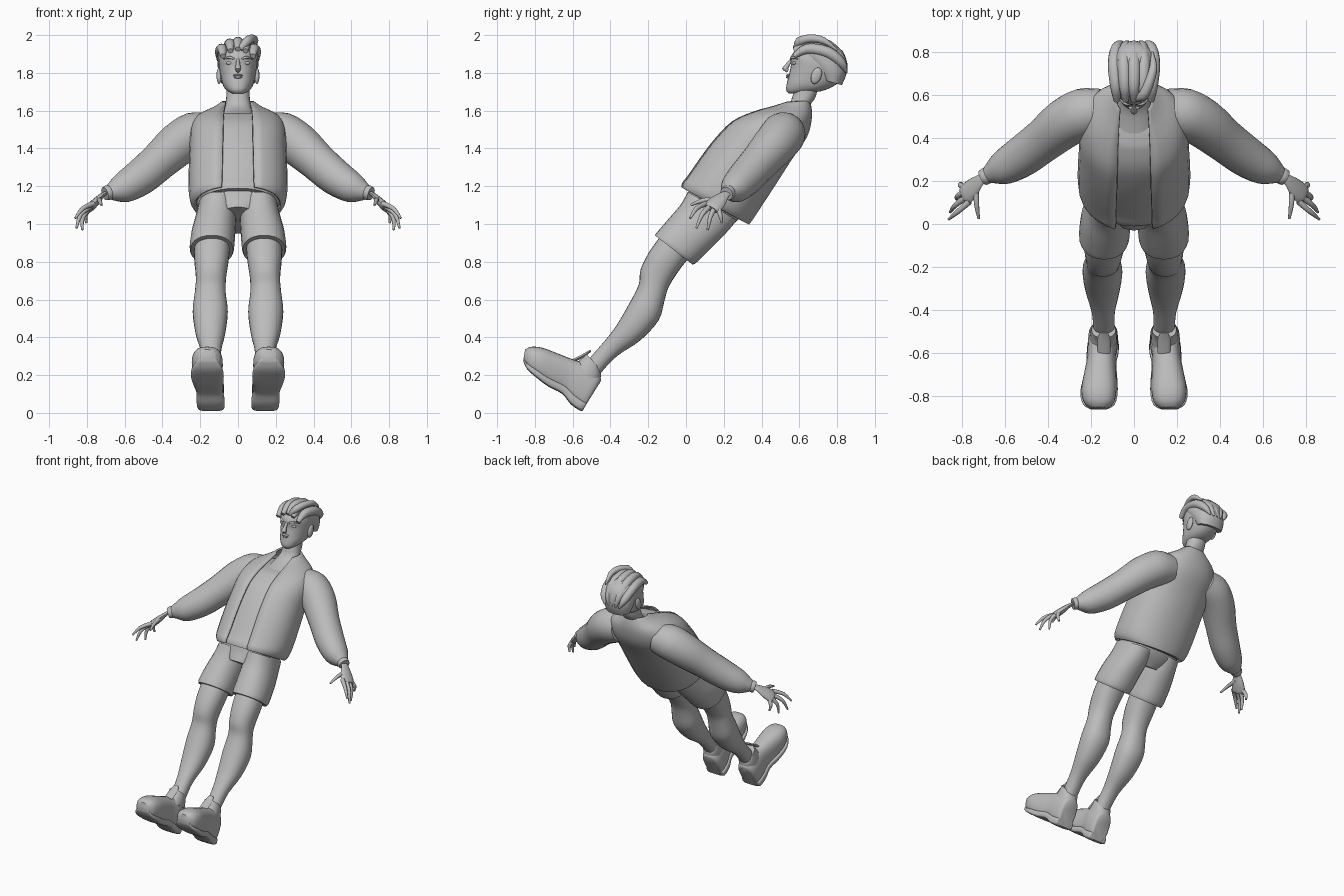
import bpy
import bmesh
from math import sin, cos, asin, pi
from mathutils import Vector, Matrix

cube = bpy.data.objects.get("Cube")
if cube:
    bpy.data.objects.remove(cube, do_unlink=True)

GREY = (.5, .5, .5, 1)
grey = bpy.data.materials.new("plain grey")
grey.use_nodes = True
grey.diffuse_color = GREY
grey.node_tree.nodes["Principled BSDF"].inputs["Base Color"].default_value = GREY


def finish(name, bm, mirror=False, thickness=0):
    """Turn a bmesh into a smooth, optionally mirrored or thickened object."""
    bmesh.ops.recalc_face_normals(bm, faces=bm.faces)
    mesh = bpy.data.meshes.new(name)
    bm.to_mesh(mesh)
    bm.free()
    mesh.materials.append(grey)
    obj = bpy.data.objects.new(name, mesh)
    bpy.context.collection.objects.link(obj)
    bpy.ops.object.select_all(action="DESELECT")
    bpy.context.view_layer.objects.active = obj
    obj.select_set(True)
    bpy.ops.object.shade_smooth_by_angle(angle=.8)
    if mirror:
        obj.modifiers.new("mirror", "MIRROR").use_mirror_merge = False
    if thickness:
        solid = obj.modifiers.new("thickness", "SOLIDIFY")
        solid.thickness = thickness
        solid.offset = 0
    return obj


def spline(a, b, c, d, t):
    return (b * 2 + (c - a) * t + (a * 2 - b * 5 + c * 4 - d) * t * t
            + (b * 3 - a - c * 3 + d) * t * t * t) / 2


def loft(bm, rings, closed=True, steps=3):
    """Skin a smooth surface through matching rings of points."""
    dense = []
    last = len(rings) - 1
    for i in range(last):
        four = [rings[max(0, min(last, i + k))] for k in (-1, 0, 1, 2)]
        for s in range(steps):
            dense.append([spline(*p, s / steps) for p in zip(*four)])
    dense.append(rings[-1])
    rows = [[bm.verts.new(p) for p in ring] for ring in dense]
    n = len(rows[0])
    for low, high in zip(rows, rows[1:]):
        for j in range(n if closed else n - 1):
            k = (j + 1) % n
            bm.faces.new((low[j], low[k], high[k], high[j]))
    if closed:
        bm.faces.new(rows[0])
        bm.faces.new(rows[-1])


def section(front, back, half, x=0, power=.9, gap=0, sides=28):
    """Rounded ring spanning two (y, z) points; a gap leaves its front open."""
    f, b = Vector((x, *front)), Vector((x, *back))
    mid, out = (f + b) / 2, (f - b) / 2
    start = asin(min(.85, gap / half)) if gap else 0
    count = sides - 1 if gap else sides
    ring = []
    for i in range(sides):
        a = start + (2 * pi - 2 * start) * i / count
        c, s = cos(a), sin(a)
        c = abs(c) ** power * (1 if c > 0 else -1)
        s = abs(s) ** power * (1 if s > 0 else -1)
        ring.append(mid + out * c + Vector((half * s, 0, 0)))
    return ring


def tube(bm, points, radii, flat=1, side=(0, 1, 0), sides=12):
    """Limb along a path; radii run along the side vector, flat thins the other way."""
    pts = [Vector(p) for p in points]
    rings = []
    for i, p in enumerate(pts):
        d = (pts[min(i + 1, len(pts) - 1)] - pts[max(i - 1, 0)]).normalized()
        u = Vector(side)
        u = (u - d * u.dot(d)).normalized()
        v = d.cross(u) * flat
        rings.append([p + (u * cos(a) + v * sin(a)) * radii[i]
                      for a in (2 * pi * k / sides for k in range(sides))])
    loft(bm, rings)


def body(name, rows, mirror=False, **options):
    bm = bmesh.new()
    loft(bm, [section(*row, **options) for row in rows])
    return finish(name, bm, mirror)


def ball(name, centre, size, tilt=0, mirror=False):
    bm = bmesh.new()
    matrix = (Matrix.Translation(centre) @ Matrix.Rotation(tilt, 4, "X")
              @ Matrix.Diagonal((*size, 1)))
    bmesh.ops.create_uvsphere(bm, u_segments=20, v_segments=12, radius=1, matrix=matrix)
    return finish(name, bm, mirror)


# Open jacket and the shirt under it
torso = [((-.03, 1.2), (.33, 1), .225), ((-.02, 1.225), (.345, 1.02), .245),
         ((.01, 1.26), (.385, 1.08), .255), ((.08, 1.36), (.47, 1.21), .255),
         ((.15, 1.45), (.56, 1.35), .25), ((.24, 1.54), (.635, 1.46), .245),
         ((.35, 1.59), (.66, 1.55), .21), ((.45, 1.62), (.66, 1.61), .125),
         ((.51, 1.64), (.65, 1.65), .08)]
bm = bmesh.new()
loft(bm, [section(*row, gap=.078 - .002 * i) for i, row in enumerate(torso)], closed=False)
finish("jacket", bm, thickness=.012)

shirt = []
for front, back, half in torso[:7]:
    f, b = Vector(front), Vector(back)
    inset = (b - f).normalized() * .022
    shirt.append((f + inset, b - inset, half - .022))
body("shirt", shirt)

# Puffed sleeves and cuffs
bm = bmesh.new()
tube(bm, [(.14, .53, 1.49), (.23, .515, 1.475), (.32, .47, 1.42), (.42, .39, 1.33),
          (.52, .315, 1.245), (.61, .26, 1.19), (.665, .235, 1.172), (.685, .225, 1.165)],
     [.1, .118, .115, .102, .096, .08, .05, .036], sides=24)
finish("sleeves", bm, mirror=True)
bm = bmesh.new()
tube(bm, [(.675, .23, 1.17), (.69, .222, 1.165), (.705, .214, 1.16)], [.037, .04, .036], sides=20)
finish("cuffs", bm, mirror=True)

# Hands
bm = bmesh.new()
tube(bm, [(.68, .23, 1.17), (.715, .205, 1.155), (.75, .17, 1.12), (.78, .14, 1.09),
          (.79, .13, 1.08)], [.024, .027, .045, .05, .042], flat=.45)
finish("palms", bm, mirror=True)
fingers = {
    "index_fingers": ((.765, .105, 1.108), (.822, .055, 1.082), (.862, .022, 1.03)),
    "middle_fingers": ((.778, .128, 1.094), (.833, .085, 1.05), (.855, .055, .978)),
    "ring_fingers": ((.787, .15, 1.083), (.822, .128, 1.035), (.825, .115, .968)),
    "little_fingers": ((.785, .17, 1.085), (.808, .182, 1.045), (.802, .19, 1.005)),
    "thumbs": ((.735, .17, 1.13), (.732, .09, 1.125), (.722, .025, 1.1)),
}
for name, path in fingers.items():
    bm = bmesh.new()
    tube(bm, path, [.015, .012, .006], side=(.6, .3, .7), sides=10)
    finish(name, bm, mirror=True)

# Shorts
body("shorts_seat", [((-.03, 1.09), (.18, .95), .1), ((0, 1.14), (.24, .99), .19),
                     ((.02, 1.19), (.29, 1.04), .215), ((.05, 1.24), (.33, 1.11), .215)])
body("shorts_legs", [((-.165, .94), (.035, .785), .112, .138),
                     ((-.15, .96), (.06, .8), .118, .138),
                     ((-.09, 1.03), (.14, .88), .116, .13),
                     ((-.03, 1.1), (.21, .95), .108, .118),
                     ((.01, 1.17), (.27, 1.02), .1, .11)], mirror=True)

# Bare legs
body("legs", [((-.1, .98), (.05, .86), .095, .135), ((-.19, .86), (-.025, .77), .092, .14),
              ((-.24, .76), (-.09, .67), .08, .143), ((-.25, .68), (-.115, .59), .082, .147),
              ((-.3, .58), (-.145, .49), .093, .147), ((-.37, .46), (-.24, .385), .079, .146),
              ((-.44, .37), (-.36, .305), .055, .143), ((-.51, .29), (-.435, .23), .05, .14),
              ((-.55, .23), (-.47, .18), .05, .14)], mirror=True)

# Shoes: upper, slab sole following it, ankle collar and tongue
shoe = [((-.45, .17), (-.54, .025), .045, .143), ((-.46, .2), (-.555, .01), .066, .143),
        ((-.53, .26), (-.61, .045), .07, .146), ((-.59, .28), (-.655, .1), .066, .152),
        ((-.68, .315), (-.73, .14), .076, .158), ((-.76, .345), (-.79, .185), .082, .163),
        ((-.82, .35), (-.84, .23), .07, .163), ((-.852, .335), (-.862, .275), .04, .163)]
body("shoe_uppers", shoe, mirror=True, power=.8)
soles = []
for top, sole, half, x in shoe:
    t, s = Vector(top), Vector(sole)
    soles.append((s.lerp(t, .25), s, half * 1.06, x))
body("shoe_soles", soles, mirror=True, power=.5)
body("shoe_collars", [((-.6, .255), (-.46, .15), .064, .143), ((-.555, .285), (-.45, .2), .06, .142),
                      ((-.53, .315), (-.455, .235), .056, .141)], mirror=True)
bm = bmesh.new()
tube(bm, [(.14, -.6, .275), (.14, -.54, .305), (.14, -.505, .33)], [.03, .03, .018],
     flat=.3, side=(1, 0, 0))
finish("shoe_tongues", bm, mirror=True)

# Neck and head
body("neck", [((.4, 1.575), (.62, 1.55), .09), ((.53, 1.62), (.65, 1.62), .068),
              ((.565, 1.68), (.685, 1.67), .062), ((.58, 1.74), (.7, 1.73), .06)])
body("head", [((.545, 1.69), (.59, 1.69), .025), ((.53, 1.71), (.66, 1.695), .052),
              ((.535, 1.75), (.74, 1.71), .077), ((.545, 1.79), (.81, 1.75), .09),
              ((.555, 1.84), (.84, 1.8), .099), ((.555, 1.885), (.845, 1.85), .1),
              ((.59, 1.93), (.82, 1.91), .088), ((.64, 1.955), (.77, 1.945), .05)])

# Facial features
bm = bmesh.new()
tube(bm, [(0, .56, 1.872), (0, .54, 1.845), (0, .525, 1.822), (0, .54, 1.81)],
     [.008, .011, .016, .01], side=(1, 0, 0))
finish("nose", bm)
ball("upper_lip", (0, .541, 1.787), (.026, .011, .006))
ball("lower_lip", (0, .541, 1.777), (.022, .012, .007))
ball("eyes", (.044, .574, 1.852), (.02, .012, .01), mirror=True)
ball("ears", (.1, .69, 1.785), (.014, .027, .045), tilt=-.35, mirror=True)
bm = bmesh.new()
tube(bm, [(.02, .554, 1.874), (.045, .562, 1.882), (.075, .592, 1.874)],
     [.005, .007, .003], side=(0, 0, 1))
finish("eyebrows", bm, mirror=True)

# Hair: close cap, swept locks and a curled tuft
body("hair_cap", [((.72, 1.765), (.825, 1.735), .09), ((.67, 1.83), (.848, 1.79), .105),
                  ((.6, 1.9), (.85, 1.85), .108), ((.59, 1.935), (.83, 1.915), .098),
                  ((.64, 1.968), (.77, 1.958), .055)])
for i in range(-2, 3):
    x, drop = i * .04, i * i * .009
    bm = bmesh.new()
    tube(bm, [(x, .572, 1.925 - drop), (x * 1.05, .64, 1.963 - drop),
              (x * 1.15, .75, 1.945 - drop), (x, .825, 1.87 - drop / 2), (x * .7, .85, 1.8)],
         [.014, .027, .03, .024, .005], side=(1, 0, 0))
    finish(f"hair_lock_{i + 3}", bm)
bm = bmesh.new()
tube(bm, [(.01, .58, 1.925), (.045, .6, 1.965), (.072, .66, 1.982), (.09, .73, 1.97),
          (.085, .8, 1.92)], [.014, .024, .022, .018, .005], side=(1, 0, 0))
finish("hair_tuft", bm)
